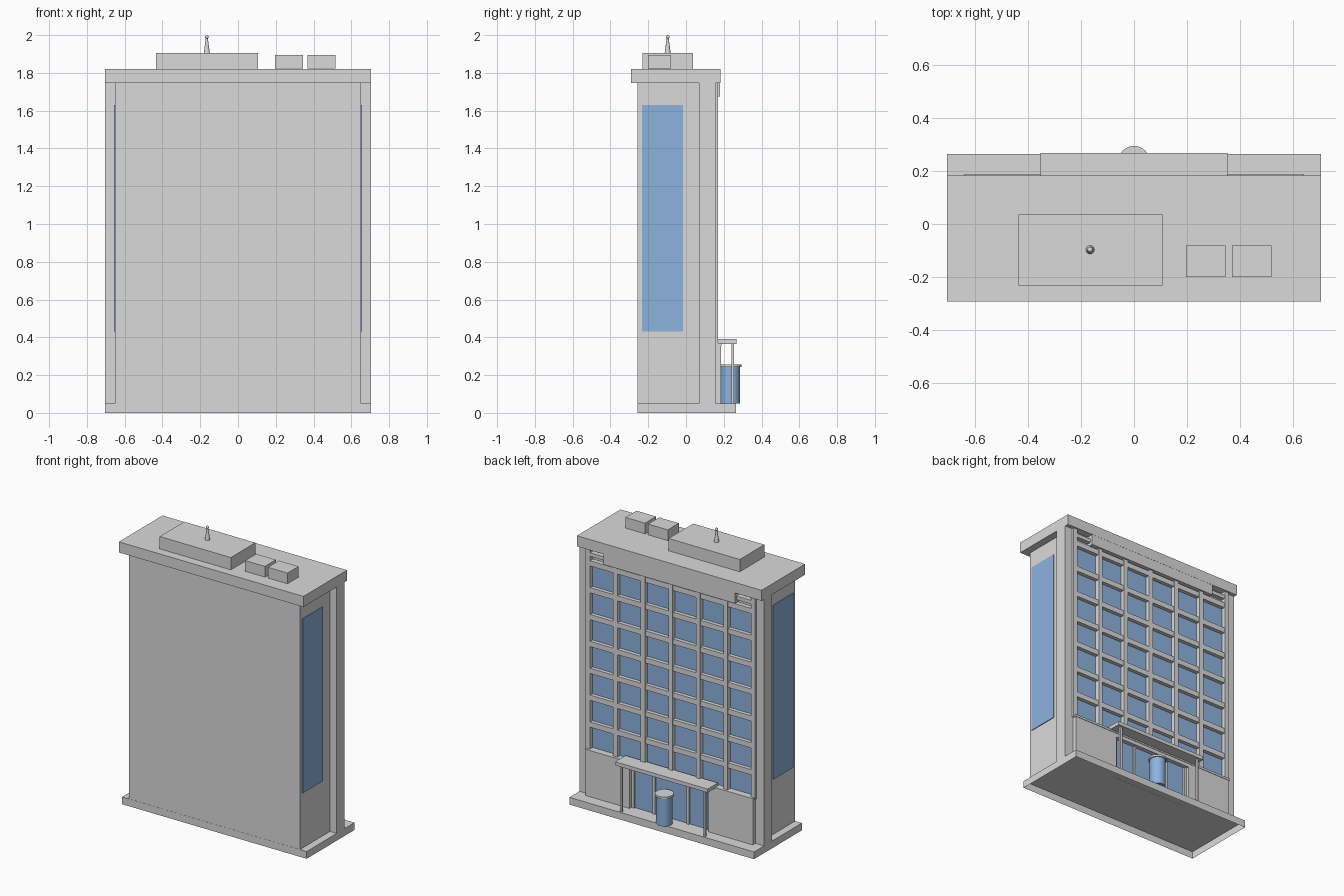
import bpy, bmesh, math
from mathutils import Matrix

if "Cube" in bpy.data.objects:
    bpy.data.objects.remove(bpy.data.objects["Cube"])


def material(name, rgb):
    m = bpy.data.materials.new(name)
    m.diffuse_color = (*rgb, 1)
    m.use_nodes = True
    m.node_tree.nodes["Principled BSDF"].inputs["Base Color"].default_value = m.diffuse_color
    return m


GREY = material("concrete_grey", (0.70, 0.70, 0.70))
BLUE = material("window_blue", (0.27, 0.45, 0.73))


def finish(name, bm, mat):
    me = bpy.data.meshes.new(name)
    bm.to_mesh(me)
    bm.free()
    me.materials.append(mat)
    ob = bpy.data.objects.new(name, me)
    bpy.context.collection.objects.link(ob)
    return ob


def boxes(name, spans, mat=GREY, open_bottom=False):
    """One object made of boxes given as (x0, x1, y0, y1, z0, z1)."""
    bm = bmesh.new()
    for x0, x1, y0, y1, z0, z1 in spans:
        m = (Matrix.Translation(((x0 + x1) / 2, (y0 + y1) / 2, (z0 + z1) / 2))
             @ Matrix.Diagonal((x1 - x0, y1 - y0, z1 - z0, 1)))
        bmesh.ops.create_cube(bm, size=1, matrix=m)
    if open_bottom:
        bm.normal_update()
        bmesh.ops.delete(bm, geom=[f for f in bm.faces if f.normal.z < -0.9],
                         context='FACES')
    return finish(name, bm, mat)


def both(x0, x1, *rest):
    """A box span and its mirror image across x = 0."""
    return [(x0, x1, *rest), (-x1, -x0, *rest)]


def cone(name, x, y, z0, z1, r0, r1, sides, mat=GREY):
    bm = bmesh.new()
    bmesh.ops.create_cone(bm, cap_ends=True, segments=sides, radius1=r0, radius2=r1,
                          depth=z1 - z0, matrix=Matrix.Translation((x, y, (z0 + z1) / 2)))
    ob = finish(name, bm, mat)
    for p in ob.data.polygons:
        p.use_smooth = abs(p.normal.z) < 0.9
    return ob


# Hollow base, main block, corner fins and roof slab
boxes("base_slab", [(-0.703, 0.703, -0.257, 0.264, 0, 0.05)], open_bottom=True)
boxes("main_block", [(-0.652, 0.652, -0.256, 0.07, 0.05, 1.748)])
boxes("rear_wall", [(-0.64, 0.64, 0.07, 0.135, 0.05, 1.748)])
boxes("corner_fins", both(0.635, 0.703, 0.07, 0.155, 0.05, 1.748))
boxes("roof_slab", [(-0.703, 0.703, -0.292, 0.182, 1.747, 1.82)])
boxes("roof_fascia", [(-0.50, 0.50, 0.135, 0.181, 1.675, 1.747)])

# Tall windows on both ends
boxes("end_windows", both(0.652, 0.657, -0.233, -0.015, 0.43, 1.63), BLUE)

# Rear window grid: glass, mullions and sills
PITCH, FLOOR, SILL0 = 0.21, 0.185, 0.35
boxes("rear_glass", [(-0.635, 0.635, 0.135, 0.14, 0.36, 1.64)], BLUE)
boxes("rear_mullions", [(PITCH * i - 0.016, PITCH * i + 0.016, 0.135, 0.17, 0.36, 1.748)
                        for i in range(-3, 4)])
boxes("rear_sills", [(PITCH * i + 0.016, PITCH * (i + 1) - 0.016, 0.135, 0.166,
                      SILL0 + FLOOR * j - 0.016, SILL0 + FLOOR * j + 0.020)
                     for i in range(-3, 3) for j in range(1, 8)])
boxes("corner_slats", both(0.50, 0.614, 0.135, 0.166, 1.695, 1.72))

# Ground floor walls either side of the entrance, with coping
boxes("podium_walls", both(0.30, 0.638, 0.135, 0.184, 0.05, 0.355)
      + [(-0.30, 0.30, 0.135, 0.184, 0.33, 0.355)])
boxes("podium_coping", [(-0.64, 0.64, 0.135, 0.187, 0.355, 0.37)])

# Entrance glazing and frames
boxes("entrance_glass", [(-0.30, 0.30, 0.135, 0.155, 0.05, 0.33)], BLUE)
boxes("entrance_frames", [(x - 0.01, x + 0.01, 0.135, 0.165, 0.05, 0.33)
                          for x in (-0.29, -0.13, 0.13, 0.29)])

# Canopy on two posts
boxes("canopy", [(-0.352, 0.352, 0.155, 0.267, 0.365, 0.39)])
boxes("canopy_posts", both(0.31, 0.325, 0.24, 0.255, 0.05, 0.365))

# Revolving door drum
cone("revolving_door", 0, 0.235, 0.05, 0.245, 0.051, 0.051, 32, BLUE)
cone("revolving_door_cap", 0, 0.235, 0.243, 0.256, 0.059, 0.059, 32)

# Rooftop plant room, cooling units and antenna
boxes("plant_room", [(-0.435, 0.107, -0.231, 0.036, 1.82, 1.905)])
boxes("cooling_units", [(0.195, 0.345, -0.20, -0.08, 1.822, 1.896),
                        (0.368, 0.517, -0.20, -0.08, 1.822, 1.896)])
cone("antenna_mast", -0.165, -0.097, 1.905, 1.985, 0.016, 0.005, 16)
bm = bmesh.new()
bmesh.ops.create_uvsphere(bm, u_segments=16, v_segments=8, radius=0.01,
                          matrix=Matrix.Translation((-0.165, -0.097, 1.99)))
ball = finish("antenna_ball", bm, GREY)
for p in ball.data.polygons:
    p.use_smooth = True
